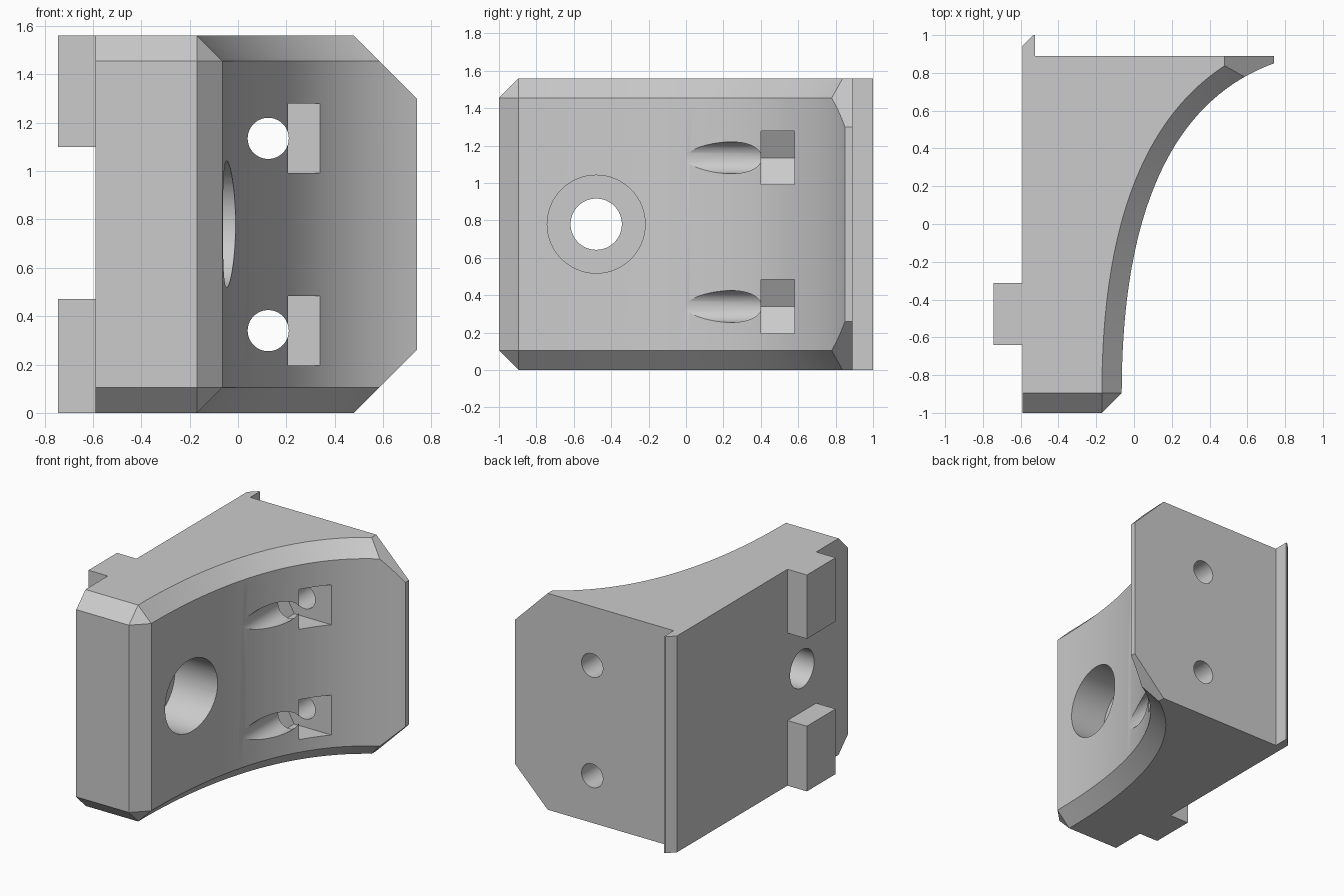
import bpy, bmesh, math
from mathutils import Vector, Matrix

cube = bpy.data.objects.get("Cube")
if cube:
    bpy.data.objects.remove(cube, do_unlink=True)

HEIGHT, CH = 1.56, 0.105
MID = HEIGHT / 2
NUT_LEVELS = (0.34, 1.135)

grey = bpy.data.materials.new("plain grey")
grey.use_nodes = True
COLOUR = (0.6, 0.6, 0.6, 1)
grey.diffuse_color = COLOUR
grey.node_tree.nodes["Principled BSDF"].inputs["Base Color"].default_value = COLOUR


def to_object(name, bm):
    bmesh.ops.recalc_face_normals(bm, faces=bm.faces)
    mesh = bpy.data.meshes.new(name)
    bm.to_mesh(mesh)
    bm.free()
    mesh.materials.append(grey)
    obj = bpy.data.objects.new(name, mesh)
    bpy.context.collection.objects.link(obj)
    return obj


def loft(name, loops):
    """Skin a stack of closed loops with equal point counts."""
    bm = bmesh.new()
    rings = [[bm.verts.new(p) for p in loop] for loop in loops]
    for a, b in zip(rings, rings[1:]):
        for i in range(len(a)):
            j = (i + 1) % len(a)
            bm.faces.new((a[i], a[j], b[j], b[i]))
    bm.faces.new(rings[0][::-1])
    bm.faces.new(rings[-1])
    bmesh.ops.remove_doubles(bm, verts=bm.verts, dist=0.0005)
    return bm


def cylinder(name, radius, start, end):
    start, end = Vector(start), Vector(end)
    axis = end - start
    bm = bmesh.new()
    turn = axis.to_track_quat('Z', 'Y').to_matrix().to_4x4()
    bmesh.ops.create_cone(bm, cap_ends=True, segments=64, radius1=radius, radius2=radius,
                          depth=axis.length,
                          matrix=Matrix.Translation((start + end) / 2) @ turn)
    return to_object(name, bm)


def boolean(target, tool, operation):
    mod = target.modifiers.new(tool.name, 'BOOLEAN')
    mod.operation, mod.solver, mod.object = operation, 'EXACT', tool
    bpy.context.view_layer.objects.active = target
    bpy.ops.object.modifier_apply(modifier=mod.name)
    bpy.data.objects.remove(tool, do_unlink=True)


# Concave sweep and its inward offset for the chamfer
P = [Vector(p) for p in ((-0.065, -0.895), (-0.065, 0.1), (0.223, 0.663), (0.74, 0.85))]
outer, inner = [], []
STEPS = 48
for i in range(STEPS + 1):
    t = i / STEPS
    s = 1 - t
    p = s**3 * P[0] + 3 * s * s * t * P[1] + 3 * s * t * t * P[2] + t**3 * P[3]
    d = (s * s * (P[1] - P[0]) + 2 * s * t * (P[2] - P[1]) + t * t * (P[3] - P[2])).normalized()
    q = p + CH * Vector((-d.y, d.x))
    outer.append((p.x, p.y))
    inner.append((q.x, min(q.y, 0.888)))

# Body: chamfered stack with a hooked lip along the back edge
back = [(0.74, 0.89), (-0.525, 0.89), (-0.525, 1), (-0.535, 1), (-0.59, 0.945)]
middle = [(-0.59, -1), (-0.17, -1)] + outer + back
ends = [(-0.59, -1 + CH), (-0.17, -1 + CH)] + inner + back
stack = ((0, ends), (CH, middle), (HEIGHT - CH, middle), (HEIGHT, ends))
bm = loft("body", [[(x, y, z) for x, y in loop] for z, loop in stack])

# Slanted corners at the thin tip
for side in (-1, 1):
    cut = bmesh.ops.bisect_plane(bm, geom=bm.verts[:] + bm.edges[:] + bm.faces[:],
                                 plane_co=(0.48, 0, MID + side * MID),
                                 plane_no=(1, 0, side), clear_outer=True)
    edges = [e for e in cut["geom_cut"] if isinstance(e, bmesh.types.BMEdge)]
    bmesh.ops.holes_fill(bm, edges=edges, sides=0)
body = to_object("curved_bracket", bm)

# Locating tabs on the flat side
for z0, z1 in ((0, 0.47), (1.1, HEIGHT)):
    rect = [(-0.745, -0.64), (-0.55, -0.64), (-0.55, -0.313), (-0.745, -0.313)]
    tab = to_object("tab", loft("tab", [[(x, y, z) for x, y in rect] for z in (z0, z1)]))
    boolean(body, tab, 'UNION')

# Main bolt hole with its counterbore
boolean(body, cylinder("bolt_hole", 0.137, (-1, -0.48, MID), (0.5, -0.48, MID)), 'DIFFERENCE')
boolean(body, cylinder("counterbore", 0.262, (-0.35, -0.48, MID), (0.5, -0.48, MID)), 'DIFFERENCE')

# Small screw holes with nut pockets
for z in NUT_LEVELS:
    boolean(body, cylinder("screw_hole", 0.085, (0.125, -0.4, z), (0.125, 1.3, z)), 'DIFFERENCE')
    half = 0.144
    hexagon = [(-0.04, 0), (0.042, -half), (0.6, -half), (0.6, half), (0.042, half)]
    pocket = loft("nut_pocket", [[(x, y, z + h) for x, h in hexagon] for y in (0.4, 0.58)])
    boolean(body, to_object("nut_pocket", pocket), 'DIFFERENCE')

bpy.ops.object.select_all(action='DESELECT')
body.select_set(True)
bpy.context.view_layer.objects.active = body
bpy.ops.object.shade_smooth_by_angle(angle=math.radians(25))
